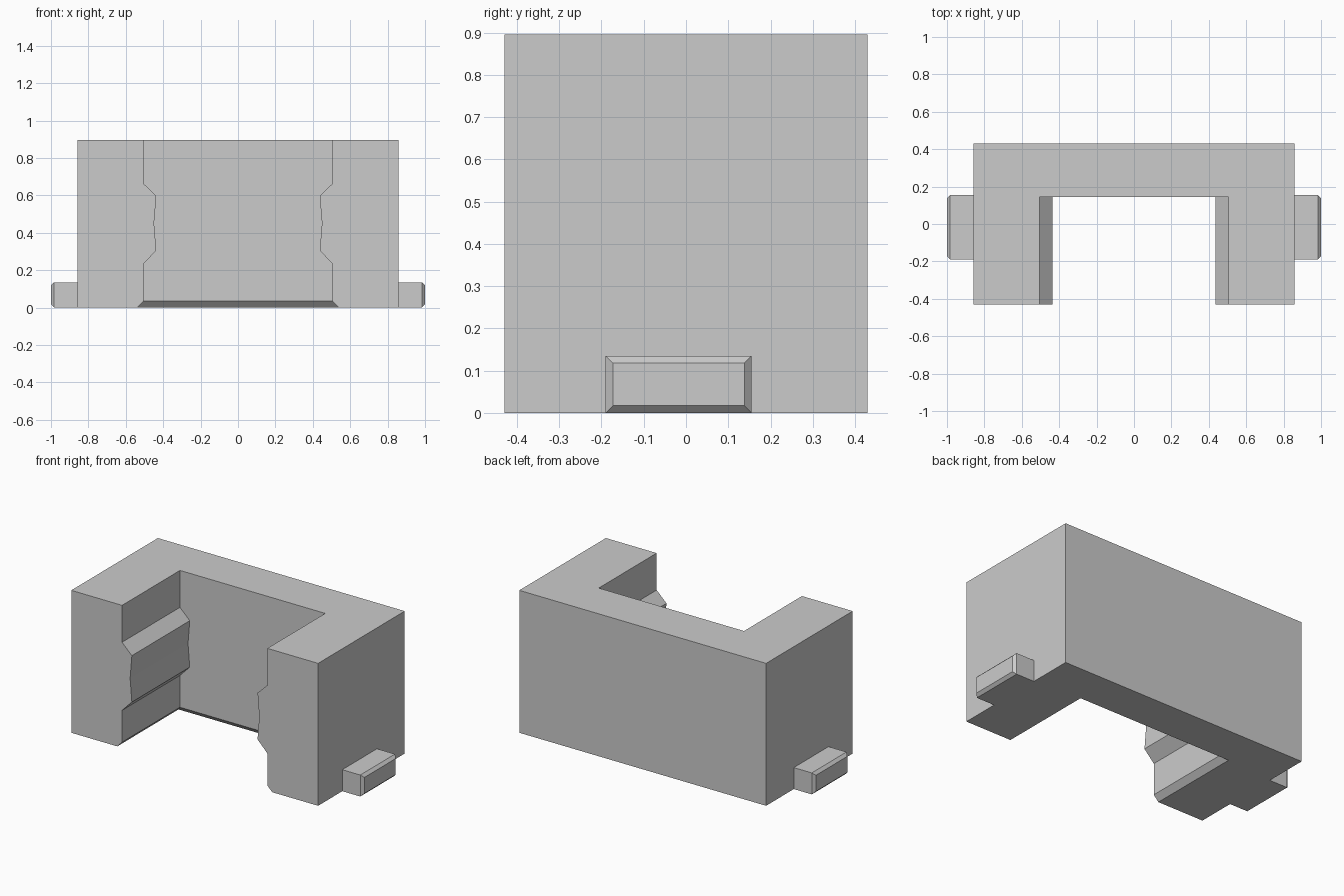
import bpy, bmesh

cube = bpy.data.objects.get("Cube")
if cube:
    bpy.data.objects.remove(cube, do_unlink=True)

GREY = (0.6, 0.6, 0.6, 1)
mat = bpy.data.materials.new("plain grey")
mat.use_nodes = True
mat.diffuse_color = GREY
mat.node_tree.nodes["Principled BSDF"].inputs["Base Color"].default_value = GREY


def loft(name, rings):
    """Skin a stack of closed outlines, cap both ends and merge flat faces."""
    bm = bmesh.new()
    loops = [[bm.verts.new(p) for p in ring] for ring in rings]
    for low, high in zip(loops, loops[1:]):
        for i in range(len(low)):
            j = (i + 1) % len(low)
            bm.faces.new((low[i], low[j], high[j], high[i]))
    bm.faces.new(loops[0][::-1])
    bm.faces.new(loops[-1])
    bmesh.ops.dissolve_limit(bm, angle_limit=0.005, verts=bm.verts[:], edges=bm.edges[:])
    bmesh.ops.recalc_face_normals(bm, faces=bm.faces[:])
    mesh = bpy.data.meshes.new(name)
    bm.to_mesh(mesh)
    bm.free()
    mesh.materials.append(mat)
    obj = bpy.data.objects.new(name, mesh)
    bpy.context.scene.collection.objects.link(obj)
    return obj


# U-shaped body: height, half width of the slot, slot back wall
W, D = 0.858, 0.43
LEVELS = [(0, 0.538, 0.178), (0.035, 0.505, 0.145), (0.235, 0.505, 0.145),
          (0.305, 0.437, 0.145), (0.45, 0.449, 0.145), (0.597, 0.437, 0.145),
          (0.663, 0.505, 0.145), (0.895, 0.505, 0.145)]


def u_outline(z, w, back):
    half = [(W, D), (W, -D), (w, -D), (w, back)]
    pts = [(-x, y) for x, y in half] + half[::-1]
    return [(x, y, z) for x, y in pts]


loft("clamp_body", [u_outline(*level) for level in LEVELS])


# Side tabs with a bevelled outer end
def tab_ring(x, inset):
    y0, y1, z0, z1 = -0.19 + inset, 0.155 - inset, inset, 0.135 - inset
    return [(x, y0, z0), (x, y1, z0), (x, y1, z1), (x, y0, z1)]


for side, name in ((1, "left_tab"), (-1, "right_tab")):
    loft(name, [tab_ring(side * x, inset)
                for x, inset in ((W, 0), (0.983, 0), (1.0, 0.017))])
